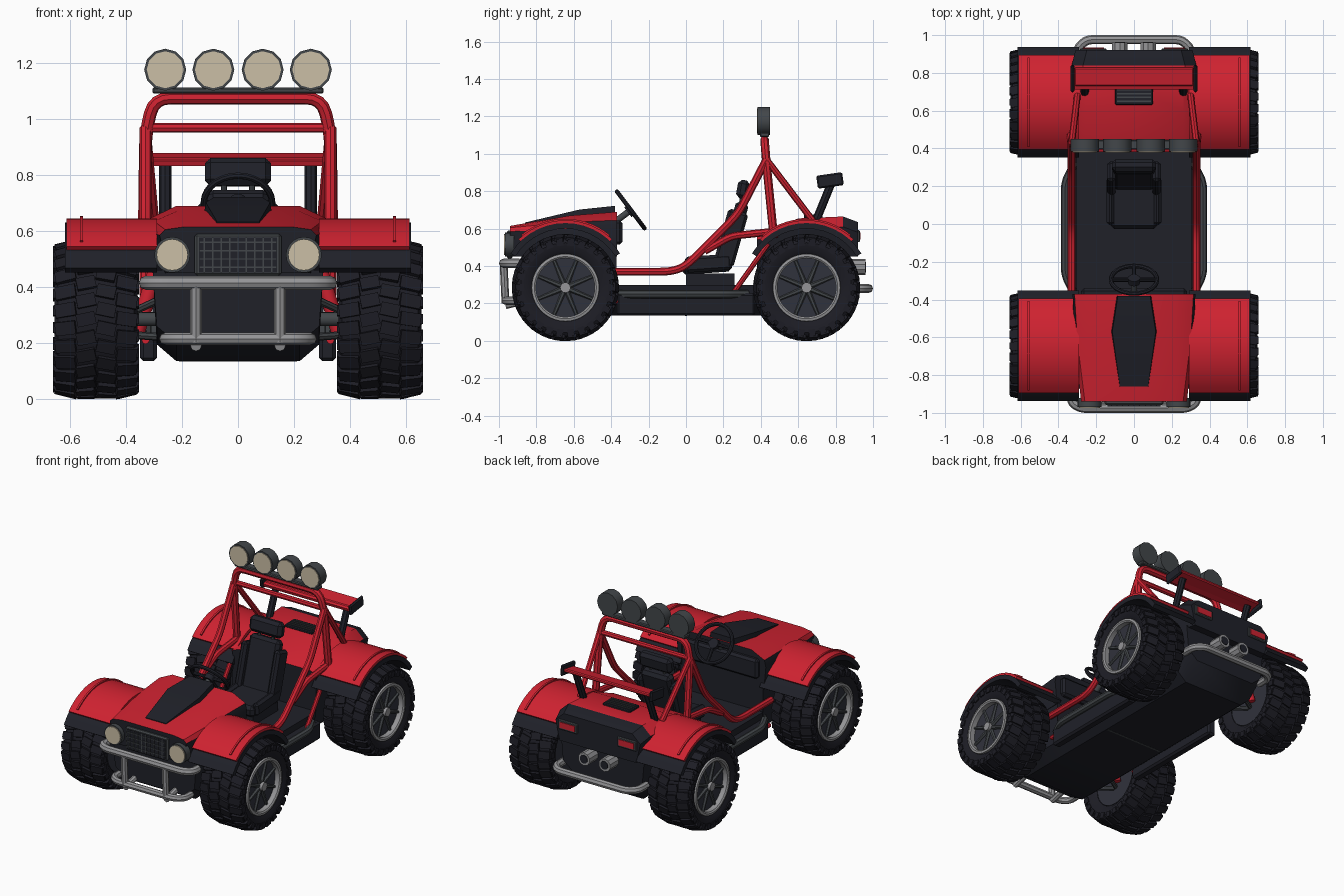
import bpy, bmesh, math
from mathutils import Vector, Matrix

cube = bpy.data.objects.get("Cube")
if cube:
    bpy.data.objects.remove(cube, do_unlink=True)


def material(name, r, g, b):
    m = bpy.data.materials.new(name)
    m.use_nodes = True
    m.diffuse_color = (r, g, b, 1)
    m.node_tree.nodes["Principled BSDF"].inputs["Base Color"].default_value = (r, g, b, 1)
    return m


RED = material("red paint", 0.62, 0.016, 0.03)
DARK = material("dark plastic", 0.014, 0.015, 0.022)
RUBBER = material("tyre rubber", 0.012, 0.012, 0.018)
METAL = material("light metal", 0.3, 0.3, 0.31)
GREY = material("dark grey metal", 0.055, 0.062, 0.068)
SLATE = material("slate wheel", 0.03, 0.032, 0.045)
LENS = material("cream lens", 0.6, 0.52, 0.38)


def finish(name, bm, *mats):
    bmesh.ops.recalc_face_normals(bm, faces=bm.faces)
    mesh = bpy.data.meshes.new(name)
    bm.to_mesh(mesh)
    bm.free()
    for m in mats:
        mesh.materials.append(m)
    ob = bpy.data.objects.new(name, mesh)
    bpy.context.collection.objects.link(ob)
    return smooth(ob)


def smooth(ob):
    bpy.ops.object.select_all(action='DESELECT')
    ob.select_set(True)
    bpy.context.view_layer.objects.active = ob
    bpy.ops.object.shade_smooth_by_angle(angle=math.radians(32))
    return ob


def box(name, loc, size, mat, tilt=0, bevel=0):
    bm = bmesh.new()
    bmesh.ops.create_cube(bm, size=1)
    bmesh.ops.scale(bm, vec=size, verts=bm.verts)
    if bevel:
        bmesh.ops.bevel(bm, geom=bm.edges[:], offset=bevel, segments=1, affect='EDGES')
    bm.transform(Matrix.Translation(loc) @ Matrix.Rotation(math.radians(tilt), 4, 'X'))
    return finish(name, bm, mat)


def rod(name, a, b, r, mat, n=16, r2=None):
    a, b = Vector(a), Vector(b)
    bm = bmesh.new()
    bmesh.ops.create_cone(bm, cap_ends=True, segments=n, radius1=r,
                          radius2=r if r2 is None else r2, depth=(b - a).length)
    bm.transform(Matrix.Translation((a + b) / 2) @ (b - a).to_track_quat('Z', 'Y').to_matrix().to_4x4())
    return finish(name, bm, mat)


def tube(name, pts, r, mat, fillet=0.04, cyclic=False):
    """Bent pipe with rounded corners."""
    pts = [Vector(p) for p in pts]
    path = pts
    if not cyclic:
        path = [pts[0]]
        for p, c, n in zip(pts, pts[1:], pts[2:]):
            a = c + (p - c).normalized() * min(fillet, (p - c).length * 0.45)
            b = c + (n - c).normalized() * min(fillet, (n - c).length * 0.45)
            path += [a * (1 - t) ** 2 + c * 2 * t * (1 - t) + b * t * t for t in (0, .25, .5, .75, 1)]
        path.append(pts[-1])
    cu = bpy.data.curves.new(name, 'CURVE')
    cu.dimensions = '3D'
    cu.bevel_depth, cu.bevel_resolution, cu.use_fill_caps = r, 2, True
    sp = cu.splines.new('POLY')
    sp.points.add(len(path) - 1)
    for q, p in zip(sp.points, path):
        q.co = (*p, 1)
    sp.use_cyclic_u = cyclic
    cu.materials.append(mat)
    ob = bpy.data.objects.new(name, cu)
    bpy.context.collection.objects.link(ob)
    bpy.ops.object.select_all(action='DESELECT')
    ob.select_set(True)
    bpy.context.view_layer.objects.active = ob
    bpy.ops.object.convert(target='MESH')
    return smooth(bpy.context.view_layer.objects.active)


def loft(name, stations, mats, rule=None):
    """Skin mirrored half sections (y, [(x, z), ...] from bottom to top)."""
    bm = bmesh.new()
    rings = [[bm.verts.new((x, y, z)) for x, z in half + [(-x, z) for x, z in reversed(half)]]
             for y, half in stations]
    for a, b in zip(rings, rings[1:]):
        for i in range(len(a)):
            j = (i + 1) % len(a)
            bm.faces.new((a[i], a[j], b[j], b[i]))
    bm.faces.new(rings[0])
    bm.faces.new(rings[-1])
    bmesh.ops.recalc_face_normals(bm, faces=bm.faces)
    if rule:
        for f in bm.faces:
            f.material_index = int(rule(f.calc_center_median(), f.normal))
    return finish(name, bm, *mats)


def arch(name, x0, x1, cy, r0, r1, a0, a1, mat, n=14):
    """Curved strip over a wheel."""
    bm = bmesh.new()
    rows = []
    for i in range(n + 1):
        a = math.radians(a0 + (a1 - a0) * i / n)
        rows.append([bm.verts.new((x, cy + r * math.cos(a), 0.285 + r * math.sin(a)))
                     for x, r in ((x0, r0), (x1, r0), (x1, r1), (x0, r1))])
    for p, q in zip(rows, rows[1:]):
        for i in range(4):
            bm.faces.new((p[i], p[(i + 1) % 4], q[(i + 1) % 4], q[i]))
    bm.faces.new(rows[0])
    bm.faces.new(rows[-1])
    return finish(name, bm, mat)


def lathe(name, cx, cy, profile, mat, n=40):
    bm = bmesh.new()
    rings = [[bm.verts.new((cx + x, cy + r * math.cos(k * math.tau / n), 0.285 + r * math.sin(k * math.tau / n)))
              for k in range(n)] for x, r in profile]
    for a, b in zip(rings, rings[1:]):
        for i in range(n):
            bm.faces.new((a[i], a[(i + 1) % n], b[(i + 1) % n], b[i]))
    return finish(name, bm, mat)


# Wheels: tyre, tread blocks, rim, spokes and hub
def wheel(tag, s, cy):
    cx = s * 0.507
    lathe(tag + "_tyre", cx, cy, [(-.12, .17), (-.143, .2), (-.148, .24), (-.135, .26), (-.07, .272), (.07, .272),
                                  (.135, .26), (.148, .24), (.143, .2), (.12, .17)], RUBBER)
    bm = bmesh.new()
    count = 26
    for k in range(count):
        for x, r, roll, dims, skew, off in (
                (-.108, .266, -14, (.074, .048, .022), 8, 0), (-.036, .273, 0, (.068, .046, .022), 12, .5),
                (.036, .273, 0, (.068, .046, .022), -12, 0), (.108, .266, 14, (.074, .048, .022), -8, .5),
                (-.146, .243, 0, (.014, .036, .036), 0, 0), (.146, .243, 0, (.014, .036, .036), 0, .5)):
            m = (Matrix.Translation((cx, cy, .285)) @ Matrix.Rotation((k + off) * math.tau / count, 4, 'X')
                 @ Matrix.Translation((x, 0, r)) @ Matrix.Rotation(math.radians(roll), 4, 'Y')
                 @ Matrix.Rotation(math.radians(skew), 4, 'Z') @ Matrix.Diagonal((*dims, 1)))
            bmesh.ops.create_cube(bm, size=1, matrix=m)
    finish(tag + "_tread", bm, RUBBER)
    rod(tag + "_disc", (cx - s * .12, cy, .285), (cx + s * .105, cy, .285), .168, SLATE, 40)
    lathe(tag + "_rim", cx, cy, [(s * .1, .157), (s * .138, .157), (s * .145, .166), (s * .142, .18), (s * .115, .182)], METAL)
    face = cx + s * .11
    for k in range(8):
        a = (k + .5) * math.tau / 8
        rod(tag + "_spoke", (face, cy, .285),
            (face, cy + .16 * math.cos(a), .285 + .16 * math.sin(a)), .015, GREY, 6, .009)
    rod(tag + "_hub", (face, cy, .285), (face + s * .03, cy, .285), .028, METAL, 12)


for end, cy in (("front", -.645), ("rear", .645)):
    for side, s in (("left", 1), ("right", -1)):
        tag = end + "_" + side
        wheel(tag, s, cy)
        # Fender: dark liner, red skin and raised rib
        arch(tag + "_fender_liner", s * .29, s * .618, cy, .315, .345, 32, 148, DARK)
        arch(tag + "_fender", s * .29, s * .612, cy, .343, .36, 46, 134, RED)
        arch(tag + "_fender_rib", s * .553, s * .565, cy, .355, .368, 50, 130, RED)
        # Suspension
        rod(tag + "_axle", (s * .2, cy, .285), (s * .42, cy, .285), .025, GREY)
        for dy in (-.1, .1):
            rod(tag + "_arm", (s * .27, cy + dy, .36), (s * .4, cy, .3), .014, GREY, 8)
            rod(tag + "_lower_arm", (s * .25, cy + dy, .22), (s * .4, cy, .23), .014, GREY, 8)
        rod(tag + "_spring", (s * .29, cy + .05, .47), (s * .36, cy + .05, .24), .028, RED, 12)

# Hull and cockpit floor
loft("hull", [(y, [(.22, zb), (.29, zb + .06), (.305, zt)]) for y, zb, zt in (
    (-.87, .2, .46), (-.76, .135, .46), (-.371, .135, .46), (-.37, .135, .3), (.38, .135, .3),
    (.381, .135, .46), (.76, .135, .46), (.87, .24, .46))], [DARK])
box("floor_seam", (0, 0, .137), (.42, .012, .006), GREY)

# Nose with red top, raised centre scoop
loft("nose", [(-.94, [(.25, .45), (.28, .585), (.26, .605), (.19, .615)]),
              (-.62, [(.3, .45), (.315, .6), (.3, .635), (.22, .67)]),
              (-.37, [(.31, .45), (.325, .6), (.315, .645), (.22, .69)])],
     [DARK, RED], lambda c, n: n.z > .3)
loft("hood_scoop", [(-.86, [(.08, .6), (.075, .633)]), (-.57, [(.125, .64), (.115, .702)]),
                    (-.38, [(.095, .66), (.085, .722)])], [DARK])
box("dashboard", (0, -.365, .58), (.56, .05, .13), DARK, bevel=.015)

# Grille with frame and bars
box("grille_frame", (0, -.943, .515), (.31, .03, .15), GREY, bevel=.008)
box("grille", (0, -.957, .515), (.28, .01, .125), DARK)
for i in range(9):
    box("grille_bar", (-.12 + i * .03, -.962, .515), (.005, .008, .125), GREY)
for i in range(4):
    box("grille_slat", (0, -.962, .47 + i * .03), (.28, .008, .005), GREY)

# Rear body with red deck, vent and lights
loft("rear_body", [(.38, [(.29, .45), (.31, .54), (.26, .56)]), (.6, [(.3, .45), (.33, .6), (.26, .655)]),
                   (.84, [(.3, .45), (.33, .61), (.27, .665)]), (.92, [(.28, .45), (.31, .58), (.25, .635)])],
     [DARK, RED], lambda c, n: n.z > .25 and c.y < .84)
box("deck_vent", (0, .68, .665), (.2, .1, .02), DARK, bevel=.005)
for i in range(4):
    box("vent_slat", (0, .65 + i * .02, .676), (.18, .008, .008), GREY)

for s in (1, -1):
    rod("headlight_case", (s * .235, -.92, .515), (s * .235, -.968, .515), .064, GREY, 20)
    rod("headlight_lens", (s * .235, -.96, .515), (s * .235, -.974, .515), .056, LENS, 20)
    box("tail_light_frame", (s * .215, .92, .56), (.14, .02, .065), GREY, bevel=.005)
    box("tail_light", (s * .215, .929, .56), (.11, .01, .038), RED)
    rod("exhaust", (s * .075, .84, .395), (s * .075, .96, .395), .043, METAL, 10)
    rod("exhaust_bore", (s * .075, .95, .395), (s * .075, .963, .395), .028, DARK, 10)
    # Roll cage side pipes
    x = s * .33
    tube("cage_front_stay", [(x, .43, .97), (x, .28, .68), (x, -.0, .4), (x, -.08, .37), (x, -.42, .37)], .021, RED, .06)
    tube("cage_rear_stay", [(x, .43, .97), (s * .3, .68, .64)], .018, RED)
    tube("cage_waist", [(x, .47, .585), (x, .24, .56), (x, .1, .48)], .02, RED)
    tube("cage_lower", [(x, .44, .52), (x, .22, .21), (x, -.4, .21)], .014, RED)
    # Side steps
    box("side_sill", (s * .32, 0, .195), (.06, .74, .12), DARK, bevel=.012)
    loft("side_step", [(-.4, [(.31, .235), (.31, .27)]), (-.39, [(.312, .235), (.312, .27)])], [GREY])
    tube("step_bar", [(s * .31, -.38, .25), (s * .365, -.27, .25), (s * .365, .22, .25), (s * .31, .33, .25)], .022, GREY)
    # Rear wing supports and end plates
    tube("wing_support", [(s * .26, .69, .63), (s * .26, .78, .85)], .022, DARK)
    box("wing_end", (s * .325, .77, .858), (.02, .14, .07), DARK, 8, .008)
    # Bumper uprights and mounts
    tube("bumper_upright", [(s * .15, -.975, .415), (s * .15, -.965, .2)], .021, METAL)
    tube("bumper_mount", [(s * .15, -.965, .19), (s * .15, -.84, .22)], .02, METAL)

# Main hoop and cross bars
tube("cage_hoop", [(-.335, .47, .55), (-.33, .43, .95), (-.3, .42, 1.075), (.3, .42, 1.075),
                   (.33, .43, .95), (.335, .47, .55)], .023, RED, .06)
tube("cage_crossbar", [(-.33, .43, .968), (.33, .43, .968)], .017, RED)

# Rear wing
box("wing", (0, .78, .86), (.63, .1, .022), RED, 10, .006)
box("wing_flap", (0, .735, .848), (.63, .04, .02), RED, 20)

# Roof lamps
box("lamp_bar", (0, .42, 1.102), (.61, .05, .022), GREY, bevel=.005)
for x in (-.26, -.088, .088, .26):
    rod("lamp_case", (x, .45, 1.176), (x, .383, 1.176), .075, GREY, 12)
    rod("lamp_lens", (x, .39, 1.176), (x, .379, 1.176), .066, LENS, 12)

# Bumpers
for name, x, y, back, z, r in (("front_bumper", .33, -.975, -.89, .415, .025),
                               ("lower_bumper", .26, -.965, -.86, .215, .022),
                               ("rear_bumper", .3, .976, .84, .28, .024)):
    tube(name, [(-x, back, z), (-x, (back + y * 2) / 3, z), (-x + .05, y, z), (x - .05, y, z),
                (x, (back + y * 2) / 3, z), (x, back, z)], r, METAL, .03)

# Seat
box("seat_base", (0, .13, .325), (.22, .26, .07), DARK)
box("seat_cushion", (0, .11, .4), (.25, .27, .075), DARK, 4, .02)
box("seat_back", (0, .255, .57), (.22, .07, .36), DARK, -16, .02)
for s in (1, -1):
    box("seat_bolster", (s * .12, .24, .55), (.045, .11, .3), DARK, -16, .015)
    box("seat_thigh", (s * .125, .12, .415), (.04, .25, .085), DARK, 4, .015)
    rod("headrest_post", (s * .05, .29, .72), (s * .05, .305, .8), .01, GREY, 8)
box("headrest", (0, .305, .81), (.235, .065, .1), DARK, -10, .02)

# Steering wheel
centre = Vector((0, -.295, .7))
across, up, out = Vector((1, 0, 0)), Vector((0, -.6, .8)), Vector((0, .8, .6))
tube("steering_rim", [centre + across * .122 * math.cos(a) + up * .122 * math.sin(a)
                      for a in (k * math.tau / 28 for k in range(28))], .012, DARK, cyclic=True)
for a in (0, math.pi, 1.5 * math.pi):
    rod("steering_spoke", centre, centre + across * .12 * math.cos(a) + up * .12 * math.sin(a), .011, DARK, 8)
rod("steering_hub", centre - out * .02, centre + out * .012, .032, DARK)
rod("steering_column", centre, centre - out * .12, .017, GREY, 12)
